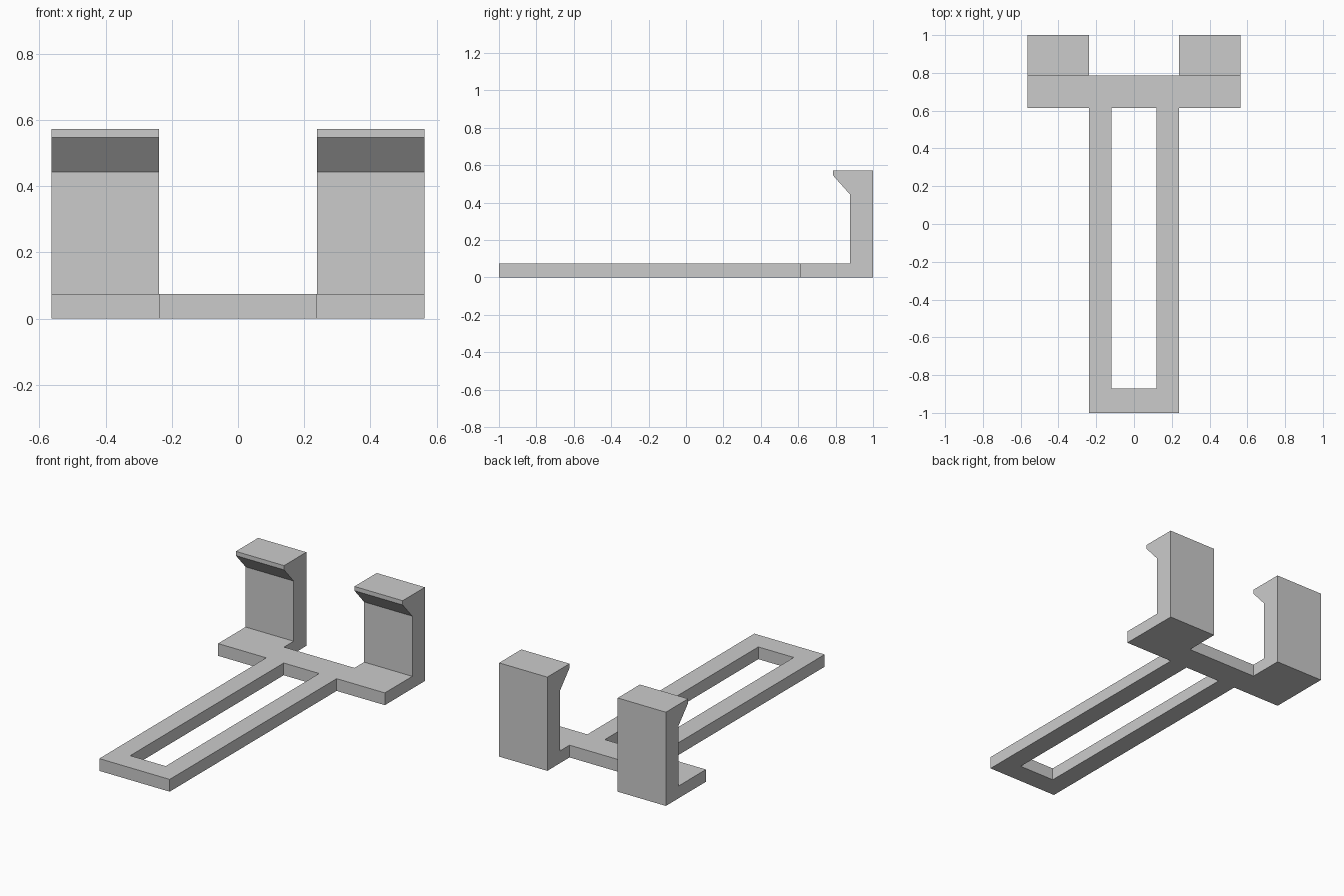
import bpy
import bmesh
from mathutils import Vector

cube = bpy.data.objects.get("Cube")
if cube:
    bpy.data.objects.remove(cube, do_unlink=True)

GREY = (0.6, 0.6, 0.6, 1.0)
grey = bpy.data.materials.new("plain grey")
grey.use_nodes = True
grey.diffuse_color = GREY
grey.node_tree.nodes["Principled BSDF"].inputs["Base Color"].default_value = GREY

THICK = 0.075        # plate thickness
RAIL_OUT = 0.238     # half width of the slotted arm
SLOT = 0.12          # half width of the slot
SIDE = 0.564         # half width across the hooks
BAR_FRONT, BAR_BACK = 0.613, 0.785


def finish(bm, name):
    bmesh.ops.remove_doubles(bm, verts=bm.verts, dist=0.0001)
    bmesh.ops.recalc_face_normals(bm, faces=bm.faces)
    mesh = bpy.data.meshes.new(name)
    bm.to_mesh(mesh)
    bm.free()
    mesh.materials.append(grey)
    obj = bpy.data.objects.new(name, mesh)
    bpy.context.collection.objects.link(obj)
    return obj


def extrude(bm, faces, offset):
    result = bmesh.ops.extrude_face_region(bm, geom=faces)
    moved = [v for v in result["geom"] if isinstance(v, bmesh.types.BMVert)]
    bmesh.ops.translate(bm, verts=moved, vec=Vector(offset))


# Slotted arm and crossbar: a grid of cells with the slot left open
xs = (-RAIL_OUT, -SLOT, SLOT, RAIL_OUT)
ys = (-1.0, -0.87, BAR_FRONT, BAR_BACK)
bm = bmesh.new()
grid = [[bm.verts.new((x, y, 0)) for x in xs] for y in ys]
for j in range(3):
    for i in range(3):
        if (i, j) != (1, 1):
            bm.faces.new((grid[j][i], grid[j][i + 1], grid[j + 1][i + 1], grid[j + 1][i]))
extrude(bm, bm.faces[:], (0, 0, THICK))
bmesh.ops.recalc_face_normals(bm, faces=bm.faces)
bmesh.ops.dissolve_limit(bm, angle_limit=0.01, verts=bm.verts, edges=bm.edges)
finish(bm, "slotted_arm")

# Hooks: foot, upright and chamfered lip as one side profile
profile = [(BAR_FRONT, 0), (1.0, 0), (1.0, 0.573), (0.785, 0.573), (0.785, 0.547),
           (0.878, 0.443), (0.878, THICK), (BAR_FRONT, THICK)]
for name, start in (("left_hook", RAIL_OUT), ("right_hook", -SIDE)):
    bm = bmesh.new()
    face = bm.faces.new([bm.verts.new((start, y, z)) for y, z in profile])
    extrude(bm, [face], (SIDE - RAIL_OUT, 0, 0))
    finish(bm, name)
